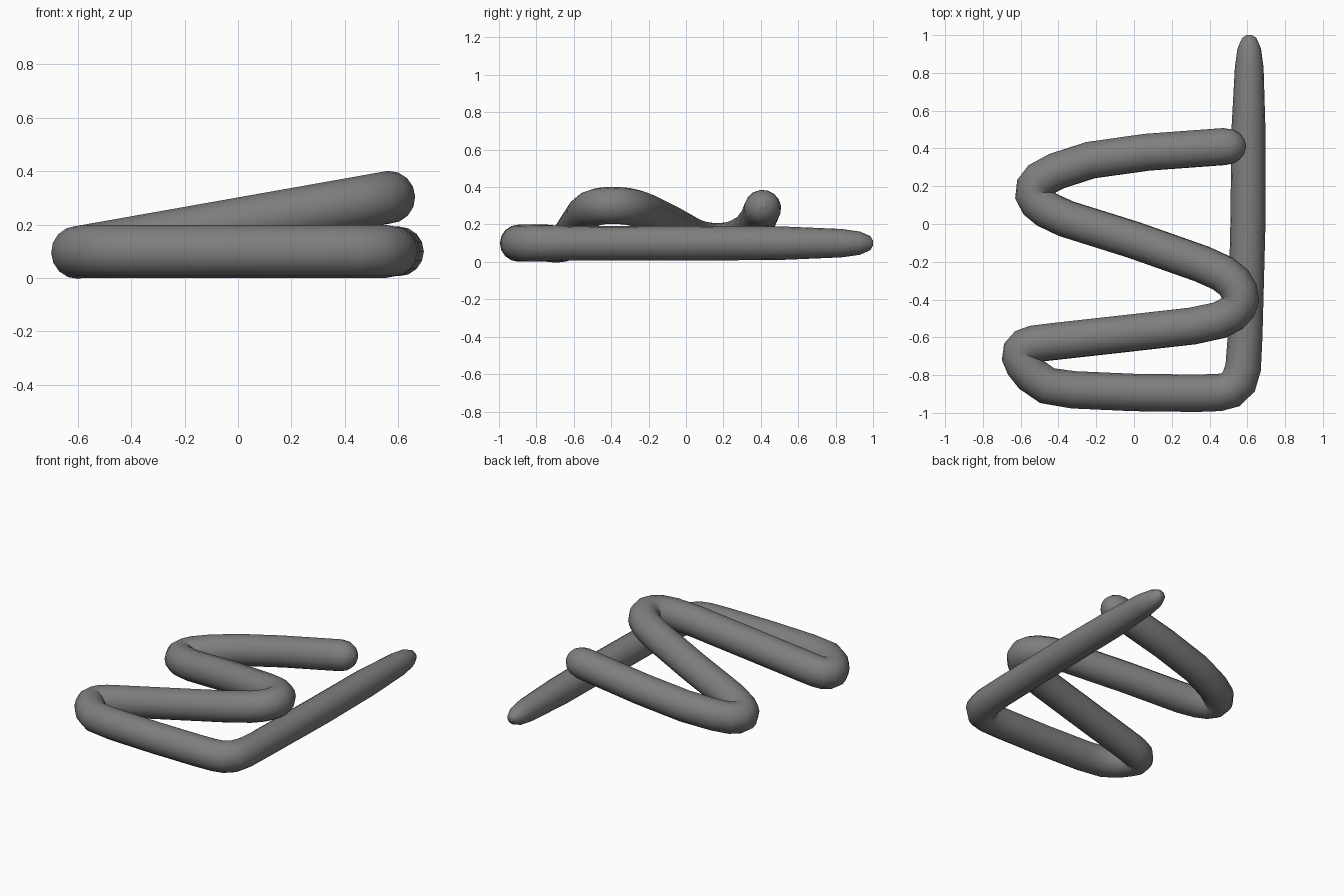
import bpy, math

if "Cube" in bpy.data.objects:
    bpy.data.objects.remove(bpy.data.objects["Cube"])

R = 0.099

def slope(x):
    # the upper coils climb from left to right
    return 0.1 + 0.2 * (x + 0.58) / 1.13

# flat part: tail tip to first hairpin (x, y, radius)
flat = [(0.61, 1.0, 0.014), (0.61, 0.985, 0.038), (0.61, 0.93, 0.062), (0.61, 0.83, 0.076),
        (0.606, 0.5, 0.09), (0.603, 0.0, 0.093), (0.588, -0.6, 0.092), (0.578, -0.76, 0.095),
        (0.555, -0.835, R), (0.51, -0.878, R), (0.45, -0.892, R), (0.33, -0.896, R),
        (0.0, -0.892, R), (-0.32, -0.878, R), (-0.46, -0.856, R), (-0.54, -0.80, R),
        (-0.583, -0.745, R)]
# climbing part: second half of the hairpin to the head
coil = [(-0.602, -0.705), (-0.598, -0.675), (-0.575, -0.65), (-0.53, -0.635), (-0.44, -0.624),
        (-0.07, -0.583), (0.31, -0.54), (0.45, -0.51), (0.515, -0.477), (0.55, -0.44),
        (0.565, -0.40), (0.556, -0.355), (0.53, -0.31), (0.47, -0.262), (0.36, -0.212),
        (0.0, -0.085), (-0.36, 0.028), (-0.46, 0.075), (-0.51, 0.115), (-0.532, 0.155),
        (-0.527, 0.195), (-0.495, 0.235), (-0.41, 0.28), (-0.23, 0.338), (0.07, 0.38),
        (0.48, 0.41)]
path = [(x, y, 0.1, r) for x, y, r in flat]
path += [(x, y, slope(x), R) for x, y in coil]

# rounded head end
hx, hy, hz, _ = path[-1]
for a in (25, 45, 65, 82):
    d = 0.112 * math.sin(math.radians(a))
    path.append((hx + d, hy + 0.03 * d, hz + 0.17 * d, R * math.cos(math.radians(a))))

# tube swept along the path
curve = bpy.data.curves.new("coiled_body", 'CURVE')
curve.dimensions = '3D'
curve.bevel_depth = 1.0
curve.bevel_resolution = 6
curve.use_fill_caps = True
spline = curve.splines.new('POLY')
spline.points.add(len(path) - 1)
for p, (x, y, z, r) in zip(spline.points, path):
    p.co = (x, y, z, 1)
    p.radius = r
body = bpy.data.objects.new("coiled_body", curve)
bpy.context.collection.objects.link(body)
bpy.context.view_layer.objects.active = body
body.select_set(True)
bpy.ops.object.convert(target='MESH')
bpy.ops.object.shade_smooth_by_angle(angle=math.radians(60))

# dark grey colour
mat = bpy.data.materials.new("dark_grey")
mat.diffuse_color = (0.21, 0.21, 0.21, 1)
mat.use_nodes = True
mat.node_tree.nodes["Principled BSDF"].inputs["Base Color"].default_value = mat.diffuse_color
body = bpy.context.view_layer.objects.active
body.data.materials.clear()
body.data.materials.append(mat)
